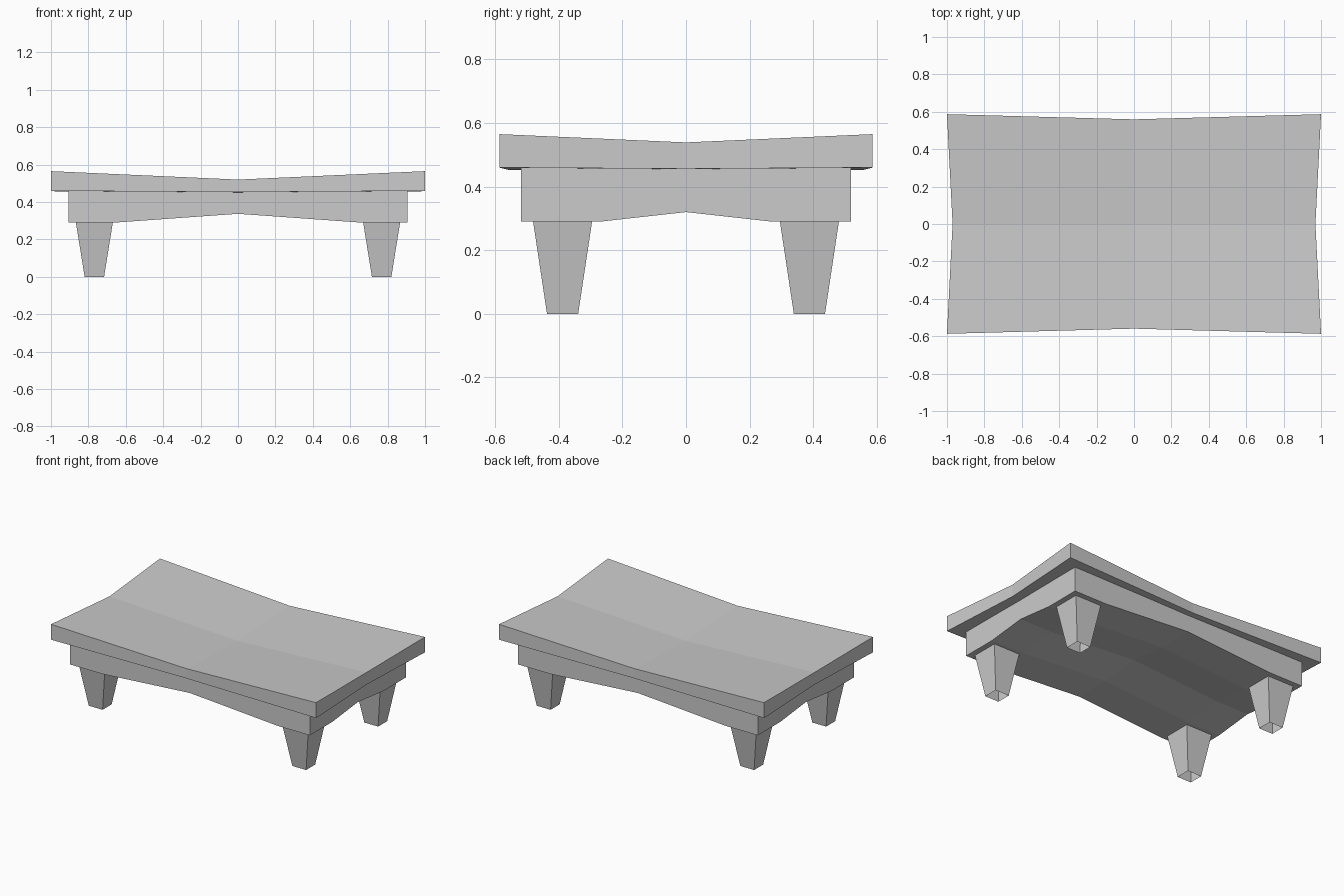
import bpy, bmesh

if "Cube" in bpy.data.objects:
    bpy.data.objects.remove(bpy.data.objects["Cube"])


def grid_layer(bm, xs, ys, point):
    """Rows of vertices placed by point(x, y)."""
    return [[bm.verts.new(point(x, y)) for x in xs] for y in ys]


def fill(bm, rows):
    for a, b in zip(rows, rows[1:]):
        for i in range(len(a) - 1):
            bm.faces.new((a[i], a[i + 1], b[i + 1], b[i]))


def rim(rows):
    return (rows[0] + [r[-1] for r in rows[1:]] + rows[-1][-2::-1]
            + [r[0] for r in rows[-2:0:-1]])


def wall(bm, a, b):
    n = len(a)
    for i in range(n):
        j = (i + 1) % n
        bm.faces.new((a[i], a[j], b[j], b[i]))


def finish(bm, name):
    bmesh.ops.recalc_face_normals(bm, faces=bm.faces)
    me = bpy.data.meshes.new(name)
    bm.to_mesh(me)
    bm.free()
    ob = bpy.data.objects.new(name, me)
    bpy.context.collection.objects.link(ob)
    return ob


def slab(name, xs, ys, top, bottom, cap_top=True):
    bm = bmesh.new()
    lo = grid_layer(bm, xs, ys, bottom)
    hi = grid_layer(bm, xs, ys, top)
    fill(bm, lo)
    if cap_top:
        fill(bm, hi)
    wall(bm, rim(lo), rim(hi))
    return finish(bm, name)


# Table top: sagging in the middle, with edges pinched inward
def top_point(z, dip_x, dip_y):
    def point(x, y):
        mx, my = x == 0, y == 0
        return (x * (0.97 if my else 1), y * (0.953 if mx else 1),
                z - dip_x * mx - dip_y * my)
    return point


slab("table_top", (-1, 0, 1), (-0.587, 0, 0.587),
     top_point(0.565, 0.045, 0.026), top_point(0.46, 0.007, 0.004))

# Apron: block with a shallow arch between the legs
slab("apron", (-0.905, -0.66, 0, 0.66, 0.905), (-0.518, -0.27, 0, 0.27, 0.518),
     lambda x, y: (x, y, 0.458 - 0.006 * (x == 0) - 0.003 * (y == 0)),
     lambda x, y: (x, y, 0.29 + 0.047 * (x == 0) + 0.03 * (y == 0)),
     cap_top=False)

# Legs: tapered square tubes, open at the foot
for sx, side in ((-1, "left"), (1, "right")):
    for sy, end in ((-1, "front"), (1, "back")):
        bm = bmesh.new()
        loops = []
        for z, hx, hy in ((0, 0.052, 0.049), (0.292, 0.099, 0.093)):
            loops.append([bm.verts.new((sx * 0.768 + i * hx, sy * 0.388 + j * hy, z))
                          for i, j in ((-1, -1), (1, -1), (1, 1), (-1, 1))])
        wall(bm, *loops)
        finish(bm, f"{end}_{side}_leg")
